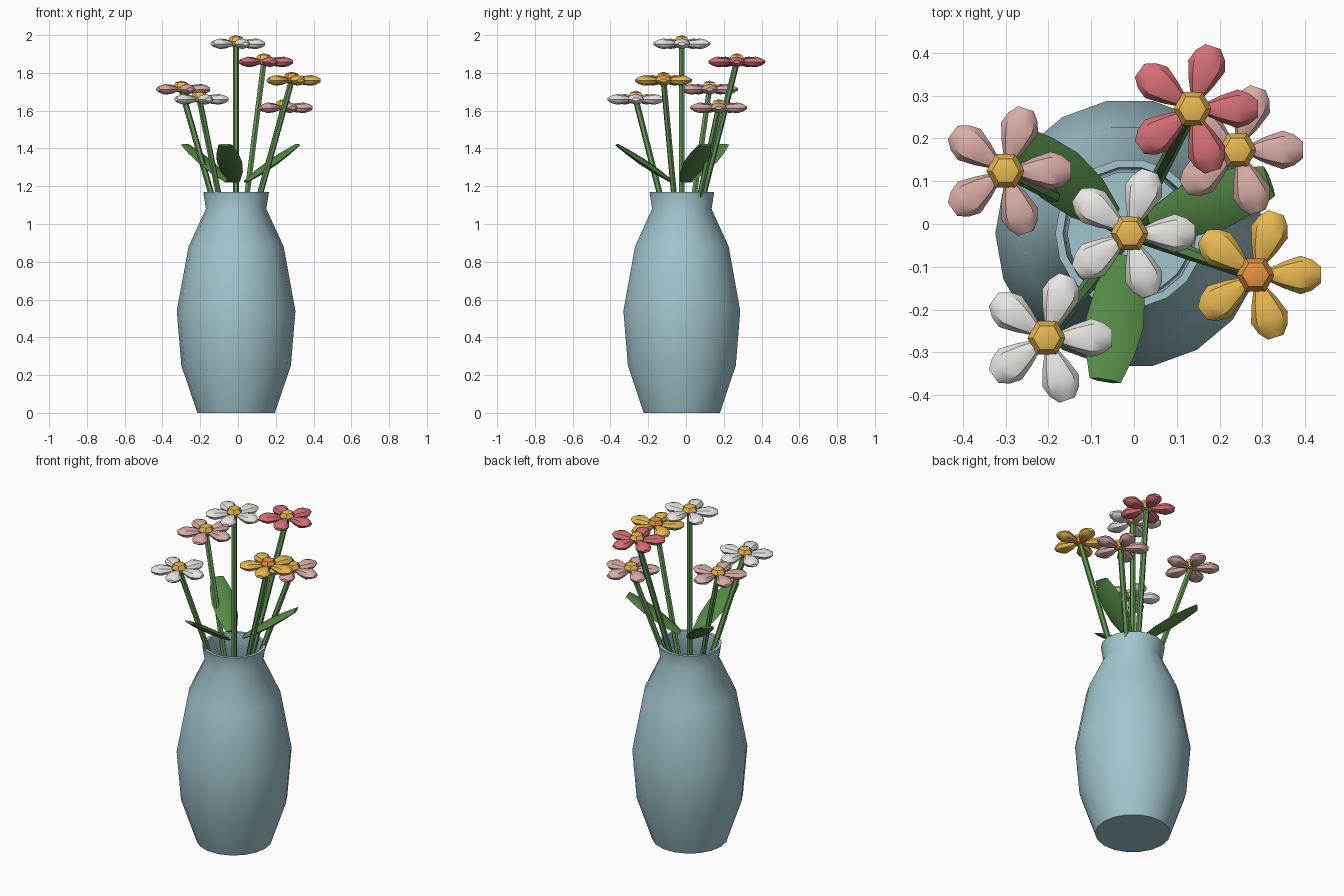
import bpy, bmesh, math
from mathutils import Matrix, Vector

if "Cube" in bpy.data.objects:
    bpy.data.objects.remove(bpy.data.objects["Cube"])

CX, CY = -0.01, -0.022          # vase axis


def material(name, rgb):
    m = bpy.data.materials.new(name)
    m.diffuse_color = (*rgb, 1)
    m.use_nodes = True
    m.node_tree.nodes["Principled BSDF"].inputs["Base Color"].default_value = m.diffuse_color
    return m


BLUE = material("glaze", (0.36, 0.56, 0.61))
GREEN = material("stem_green", (0.12, 0.30, 0.09))
LEAF = material("leaf_green", (0.09, 0.25, 0.06))
WHITE = material("white", (0.80, 0.79, 0.76))
RED = material("red", (0.67, 0.16, 0.18))
PINK = material("pink", (0.70, 0.42, 0.39))
GOLD = material("gold", (0.80, 0.48, 0.08))
ORANGE = material("orange", (0.80, 0.29, 0.05))


def finish(bm, name, mat, angle):
    bmesh.ops.recalc_face_normals(bm, faces=bm.faces)
    me = bpy.data.meshes.new(name)
    bm.to_mesh(me)
    bm.free()
    me.materials.append(mat)
    me.shade_smooth()
    me.set_sharp_from_angle(angle=math.radians(angle))
    ob = bpy.data.objects.new(name, me)
    bpy.context.collection.objects.link(ob)
    return ob


def loft(bm, stations, n, mat=Matrix(), axis="x"):
    """Elliptical rings (position, half width, half thickness), capped at both ends."""
    rings = []
    for t, w, h in stations:
        ring = []
        for i in range(n):
            a = 2 * math.pi * i / n
            c, s = w * math.cos(a), h * math.sin(a)
            p = Vector((t, c, s)) if axis == "x" else Vector((c, s, t))
            ring.append(bm.verts.new(mat @ p))
        rings.append(ring)
    for r0, r1 in zip(rings, rings[1:]):
        for i in range(n):
            j = (i + 1) % n
            bm.faces.new((r0[i], r0[j], r1[j], r1[i]))
    bm.faces.new(rings[0])
    bm.faces.new(rings[-1])


# Vase: outer wall, rim, inner wall and inner floor
bm = bmesh.new()
profile = [(0, .205), (.25, .29), (.54, .314), (.88, .252), (1.08, .16), (1.17, .174),
           (1.17, .156), (1.08, .145), (.88, .235), (.54, .296), (.25, .272), (.04, .19)]
loft(bm, [(z, r, r) for z, r in profile], 18, Matrix.Translation((CX, CY, 0)), "z")
finish(bm, "vase", BLUE, 40)

# Flowers: petals, centre and a stem leaning out of the neck
PETAL = [(.025, .012, .012), (.065, .031, .024), (.105, .045, .028),
         (.132, .036, .021), (.153, .019, .009)]


def flower(i, x, y, z, petal_mat, centre_mat=GOLD):
    bm = bmesh.new()
    for k in range(5):
        m = Matrix.Translation((x, y, z)) @ Matrix.Rotation(math.radians(72 * k), 4, "Z")
        loft(bm, PETAL, 8, m)
    finish(bm, f"petals_{i}", petal_mat, 35)

    bm = bmesh.new()
    m = (Matrix.Translation((x, y, z + .013)) @ Matrix.Rotation(math.radians(30), 4, "Z")
         @ Matrix.Diagonal((.045, .045, .033, 1)))
    bmesh.ops.create_uvsphere(bm, u_segments=6, v_segments=4, radius=1, matrix=m)
    finish(bm, f"flower_centre_{i}", centre_mat, 35)

    base, top = Vector((CX, CY, .70)), Vector((x, y, z))
    d = top - base
    m = Matrix.Translation(base) @ d.to_track_quat("Z", "Y").to_matrix().to_4x4()
    bm = bmesh.new()
    loft(bm, [(0, .016, .016), (d.length, .016, .016)], 6, m, "z")
    finish(bm, f"stem_{i}", GREEN, 35)


flower(1, CX, CY, 1.954, WHITE)
flower(2, .137, .269, 1.858, RED)
flower(3, .284, -.119, 1.76, GOLD, ORANGE)
flower(4, -.30, .124, 1.713, PINK)
flower(5, -.204, -.266, 1.66, WHITE)
flower(6, .242, .173, 1.615, PINK)

# Leaves: three flattened blades rising outward
BLADE = [(0, .03, .008), (.09, .058, .016), (.19, .068, .018), (.27, .058, .014), (.352, .037, .007)]
for i, ang in enumerate((-99.5, 20.5, 140.5), 1):
    m = (Matrix.Translation((CX, CY, 1.225)) @ Matrix.Rotation(math.radians(ang), 4, "Z")
         @ Matrix.Translation((.055, 0, 0)) @ Matrix.Rotation(math.radians(-33.5), 4, "Y"))
    bm = bmesh.new()
    loft(bm, BLADE, 6, m)
    finish(bm, f"leaf_{i}", LEAF, 35)
